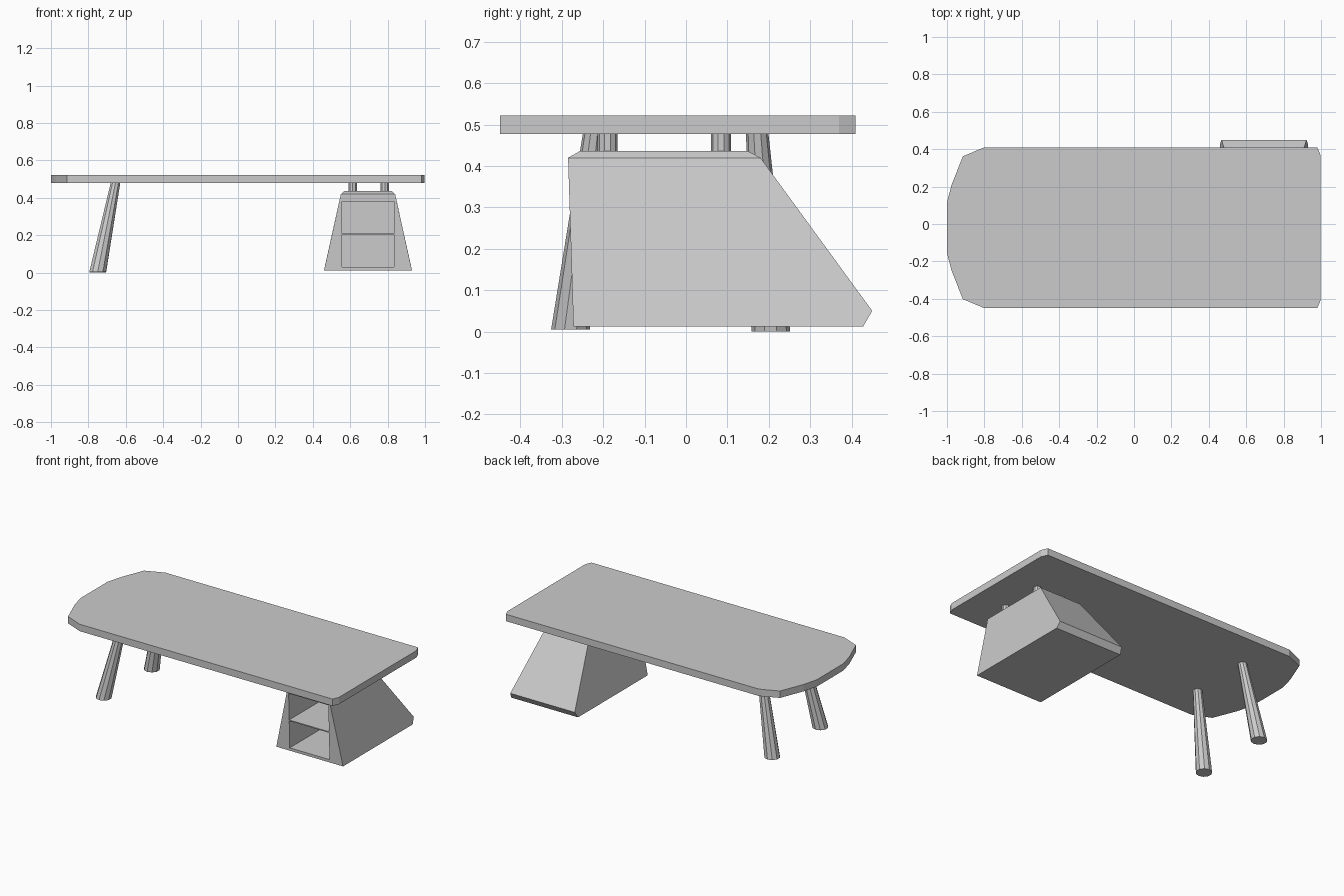
import bpy, bmesh
from mathutils import Vector

if "Cube" in bpy.data.objects:
    bpy.data.objects.remove(bpy.data.objects["Cube"])


def add_object(name, bm):
    bmesh.ops.recalc_face_normals(bm, faces=bm.faces)
    mesh = bpy.data.meshes.new(name)
    bm.to_mesh(mesh)
    bm.free()
    obj = bpy.data.objects.new(name, mesh)
    bpy.context.collection.objects.link(obj)
    return obj


def tapered_rod(name, bottom, top, r_bottom, r_top, sides=10):
    # horizontal end caps, leaning axis
    bm = bmesh.new()
    bottom, top = Vector(bottom), Vector(top)
    bmesh.ops.create_cone(bm, cap_ends=True, segments=sides,
                          radius1=r_bottom, radius2=r_top, depth=2)
    for v in bm.verts:
        v.co = Vector((v.co.x, v.co.y, 0)) + (bottom if v.co.z < 0 else top)
    return add_object(name, bm)


def box(name, lo, hi):
    bm = bmesh.new()
    bmesh.ops.create_cube(bm, size=1)
    for v in bm.verts:
        v.co = [lo[i] if v.co[i] < 0 else hi[i] for i in range(3)]
    return add_object(name, bm)


# Table top: rounded left end, slightly clipped right corners
Y_MID = -0.02
half = [(0.98, 0.43), (0.997, 0.39)]
left = [(-1.0, 0.135), (-0.975, 0.23), (-0.915, 0.382), (-0.8, 0.43)]
back = left + half
outline = [(x, Y_MID + y) for x, y in back]
outline += [(x, Y_MID - y) for x, y in reversed(back)]
bm = bmesh.new()
face = bm.faces.new([bm.verts.new((x, y, 0.478)) for x, y in outline])
new = bmesh.ops.extrude_face_region(bm, geom=[face], use_keep_orig=True)["geom"]
bmesh.ops.translate(bm, vec=(0, 0, 0.044),
                    verts=[g for g in new if isinstance(g, bmesh.types.BMVert)])
add_object("table_top", bm)

# Splayed legs under the rounded end
tapered_rod("front_leg", (-0.75, -0.279, 0.005), (-0.655, -0.222, 0.48), 0.047, 0.027)
tapered_rod("back_leg", (-0.75, 0.205, 0.0), (-0.655, 0.172, 0.48), 0.047, 0.027)

# Cabinet: side profile (half width, y, z), mirrored about x = CX
CX = 0.695
profile = [(0.235, -0.272, 0.012), (0.235, 0.428, 0.012), (0.227, 0.45, 0.05),
           (0.145, 0.18, 0.42), (0.145, -0.285, 0.42),
           (0.125, -0.255, 0.437), (0.125, 0.148, 0.437)]
bm = bmesh.new()
for w, y, z in profile:
    for s in (-1, 1):
        bm.verts.new((CX + s * w, y, z))
bmesh.ops.convex_hull(bm, input=bm.verts)
bmesh.ops.dissolve_limit(bm, angle_limit=0.03, verts=bm.verts, edges=bm.edges)
cabinet = add_object("cabinet", bm)

# Two open compartments with a thin shelf between
for i, (z0, z1) in enumerate([(0.03, 0.203), (0.21, 0.38)]):
    cutter = box(f"compartment_cutter_{i}", (0.555, -0.4, z0), (0.835, 0.12, z1))
    cutter.hide_render = True
    cutter.hide_set(True)
    mod = cabinet.modifiers.new("compartment", "BOOLEAN")
    mod.operation = "DIFFERENCE"
    mod.solver = "EXACT"
    mod.object = cutter

# Short posts between cabinet and top
for x in (0.613, 0.785):
    for y in (-0.19, 0.085):
        tapered_rod("cabinet_post", (x, y, 0.435), (x, y, 0.48), 0.024, 0.024)
